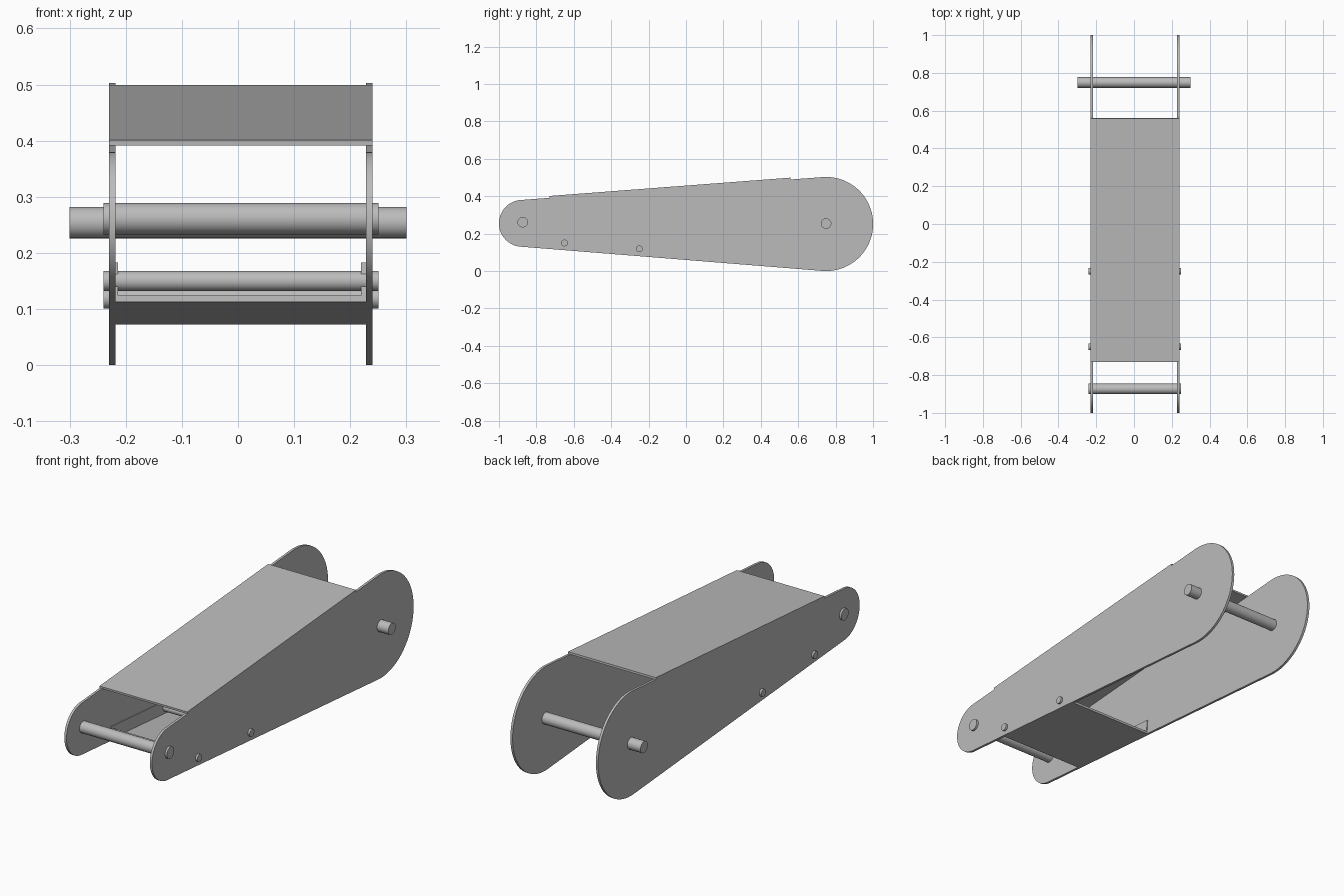
import bpy, bmesh, math
from mathutils import Vector

cube = bpy.data.objects.get("Cube")
if cube:
    bpy.data.objects.remove(cube, do_unlink=True)

grey = bpy.data.materials.new("plain_grey")
grey.use_nodes = True
grey.diffuse_color = (0.5, 0.5, 0.5, 1)
grey.node_tree.nodes["Principled BSDF"].inputs["Base Color"].default_value = (0.5, 0.5, 0.5, 1)


def finish(name, bm):
    bmesh.ops.recalc_face_normals(bm, faces=bm.faces)
    mesh = bpy.data.meshes.new(name)
    bm.to_mesh(mesh)
    bm.free()
    mesh.materials.append(grey)
    obj = bpy.data.objects.new(name, mesh)
    bpy.context.collection.objects.link(obj)
    bpy.ops.object.select_all(action='DESELECT')
    obj.select_set(True)
    bpy.context.view_layer.objects.active = obj
    bpy.ops.object.shade_smooth_by_angle(angle=math.radians(30))
    return obj


def extrude(name, points, direction):
    """Solid made by pushing a planar outline along a direction."""
    bm = bmesh.new()
    face = bm.faces.new([bm.verts.new(p) for p in points])
    ext = bmesh.ops.extrude_face_region(bm, geom=[face])
    moved = [v for v in ext["geom"] if isinstance(v, bmesh.types.BMVert)]
    bmesh.ops.translate(bm, verts=moved, vec=direction)
    return finish(name, bm)


def rod(name, x0, x1, y, z, radius):
    circle = [(x0, y + radius * math.cos(a), z + radius * math.sin(a))
              for a in (math.tau * i / 32 for i in range(32))]
    return extrude(name, circle, (x1 - x0, 0, 0))


# Outline: a small front circle and a large rear circle joined by tangents
FRONT, FRONT_R = Vector((0, -0.875, 0.255)), 0.125
REAR, REAR_R = Vector((0, 0.749, 0.2515)), 0.2515
axis = REAR - FRONT
tilt = math.atan2(axis.z, axis.y)
spread = math.acos((FRONT_R - REAR_R) / axis.length)
upper, lower = tilt + spread, tilt - spread


def on_circle(center, radius, angle):
    return center + Vector((0, math.cos(angle), math.sin(angle))) * radius


def arc(center, radius, start, end, steps=40):
    return [on_circle(center, radius, start + (end - start) * i / steps)
            for i in range(steps + 1)]


outline = (arc(REAR, REAR_R, lower, upper)
           + arc(FRONT, FRONT_R, upper, lower + math.tau))

# Side plates
X0, X1, THICK = -0.23, 0.24, 0.012
for name, x in (("right_side_plate", X0), ("left_side_plate", X1 - THICK)):
    extrude(name, [p + Vector((x, 0, 0)) for p in outline], (THICK, 0, 0))


def edge_point(angle, y):
    """Point on the upper or lower straight edge at a given y."""
    a = on_circle(FRONT, FRONT_R, angle)
    b = on_circle(REAR, REAR_R, angle)
    return a.lerp(b, (y - a.y) / (b.y - a.y))


# Sloping cover resting on the upper edges
start, end = edge_point(upper, -0.73), edge_point(upper, 0.56)
up = on_circle(Vector(), 0.01, upper)
shift = Vector((X0, 0, 0))
extrude("top_cover", [p + shift for p in (start, end, end + up, start + up)],
        (X1 - X0, 0, 0))

# U-shaped tray flush with the lower edges
start, end = edge_point(lower, -0.667), edge_point(lower, -0.165)
inward = -on_circle(Vector(), 1, lower)
L, R, T, H = -0.225, 0.23, 0.011, 0.07
section = [(L, 0), (R, 0), (R, H), (R - T, H), (R - T, T), (L + T, T), (L + T, H), (L, H)]
extrude("bottom_tray", [start + inward * h + Vector((x, 0, 0)) for x, h in section],
        end - start)

# Cross rods and axles
rod("front_rod", -0.24, 0.25, -0.873, 0.261, 0.028)
rod("rear_axle", -0.30, 0.30, 0.749, 0.254, 0.028)
rod("tray_front_pin", -0.24, 0.25, -0.65, 0.15, 0.018)
rod("tray_rear_pin", -0.24, 0.25, -0.25, 0.119, 0.018)
